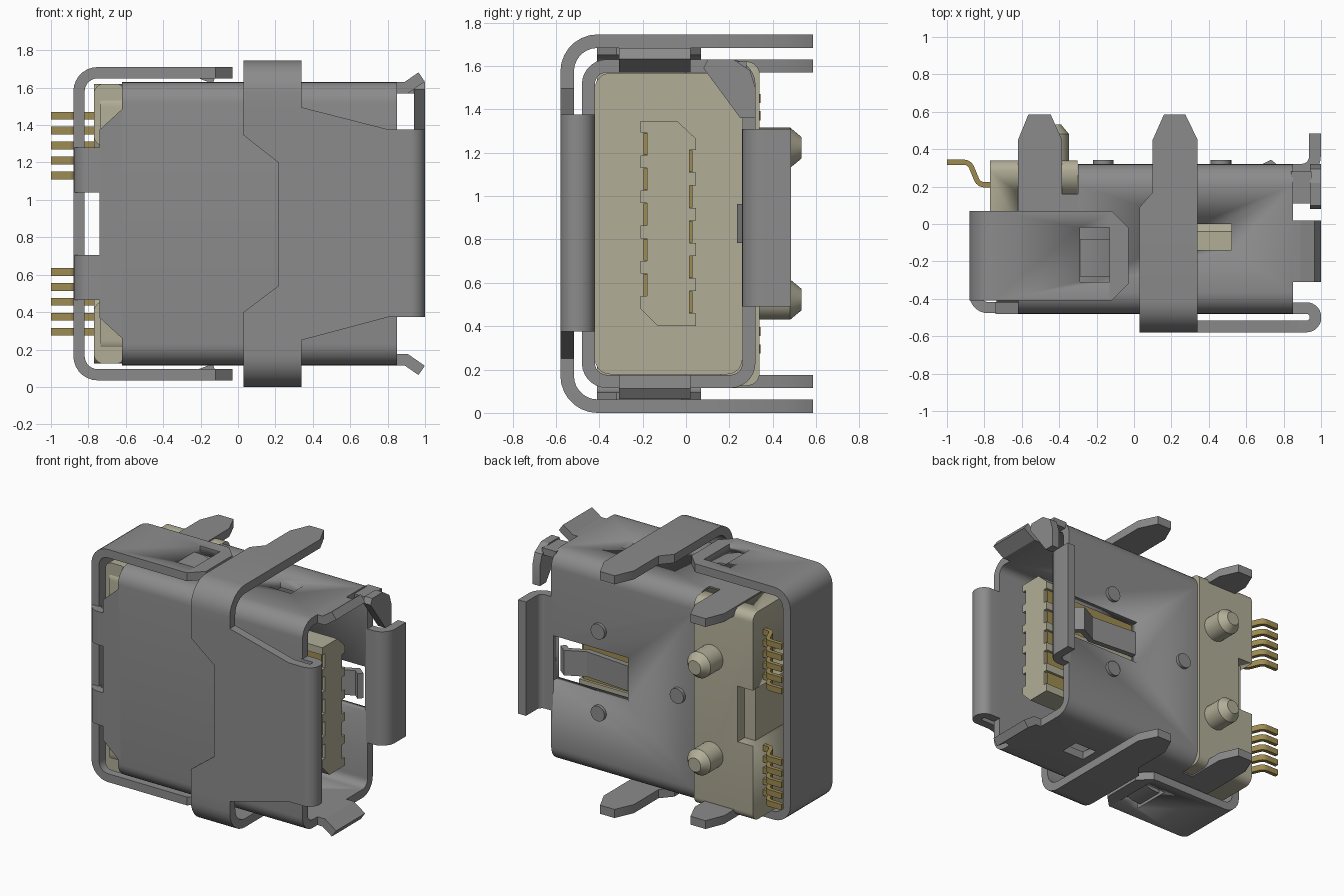
import bpy, bmesh, math
from mathutils import Vector

if "Cube" in bpy.data.objects:
    bpy.data.objects.remove(bpy.data.objects["Cube"])

H = 1.745            # total height; the part is mirrored about H / 2
MID = H / 2


def material(name, rgb):
    m = bpy.data.materials.new(name)
    m.use_nodes = True
    m.diffuse_color = (*rgb, 1)
    bsdf = m.node_tree.nodes["Principled BSDF"]
    bsdf.inputs["Base Color"].default_value = (*rgb, 1)
    return m


STEEL = material("steel grey", (0.26, 0.26, 0.26))
BEIGE = material("beige plastic", (0.44, 0.42, 0.31))
GOLD = material("gold contact", (0.34, 0.26, 0.085))


def place(axis, a, b, d):
    """Profile plane to space: x takes (y, z), y takes (x, z), z takes (x, y)."""
    return {"x": (d, a, b), "y": (a, d, b), "z": (a, b, d)}[axis]


def sweep(name, verts, faces, axis, lo, hi, mat):
    bm = bmesh.new()
    vs = [bm.verts.new(place(axis, a, b, lo)) for a, b in verts]
    fs = [bm.faces.new([vs[i] for i in f]) for f in faces]
    new = bmesh.ops.extrude_face_region(bm, geom=fs, use_keep_orig=True)["geom"]
    step = Vector(place(axis, 0, 0, hi - lo))
    bmesh.ops.translate(bm, vec=step, verts=[g for g in new if isinstance(g, bmesh.types.BMVert)])
    bmesh.ops.recalc_face_normals(bm, faces=bm.faces)
    me = bpy.data.meshes.new(name)
    bm.to_mesh(me)
    bm.free()
    me.materials.append(mat)
    ob = bpy.data.objects.new(name, me)
    bpy.context.collection.objects.link(ob)
    bpy.ops.object.select_all(action="DESELECT")
    ob.select_set(True)
    bpy.context.view_layer.objects.active = ob
    bpy.ops.object.shade_smooth_by_angle(angle=math.radians(30))
    return ob


def plate(name, pts, axis, lo, hi, mat=STEEL):
    return sweep(name, pts, [range(len(pts))], axis, lo, hi, mat)


def box(name, x, y, z, mat=STEEL):
    return plate(name, [(x[0], y[0]), (x[1], y[0]), (x[1], y[1]), (x[0], y[1])], "z", *z, mat)


def fillet(pts, r, closed=False, n=7):
    out = []
    for i, p in enumerate(pts):
        if not closed and i in (0, len(pts) - 1):
            out.append(Vector(p))
            continue
        p = Vector(p)
        u = (Vector(pts[i - 1]) - p).normalized()
        v = (Vector(pts[(i + 1) % len(pts)]) - p).normalized()
        half = u.angle(v) / 2
        c = p + (u + v).normalized() * (r / math.sin(half))
        s, e = p + u * r / math.tan(half) - c, p + v * r / math.tan(half) - c
        sweep_angle = math.pi - 2 * half
        for k in range(n + 1):
            t = k / n
            w = s * math.sin((1 - t) * sweep_angle) + e * math.sin(t * sweep_angle)
            out.append(c + w / math.sin(sweep_angle))
    return out


def strip(name, pts, r, t, axis, lo, hi, mat=STEEL, closed=False):
    """Bent sheet: a rounded centre line thickened by t."""
    path = fillet(pts, r, closed) if r else [Vector(p) for p in pts]
    n, left, right = len(path), [], []
    for i, p in enumerate(path):
        a = path[i - 1] if closed or i else None
        b = path[(i + 1) % n] if closed or i < n - 1 else None
        d1 = (p - a).normalized() if a is not None else (b - p).normalized()
        d2 = (b - p).normalized() if b is not None else d1
        m = Vector((-d1.y - d2.y, d1.x + d2.x)).normalized()
        m *= t / 2 / max(0.3, m.dot(Vector((-d1.y, d1.x))))
        left.append(tuple(p + m))
        right.append(tuple(p - m))
    quads = [(i, (i + 1) % n, n + (i + 1) % n, n + i) for i in range(n if closed else n - 1)]
    return sweep(name, left + right, quads, axis, lo, hi, mat)


def cut(ob, x, y, z):
    c = box("cutter", x, y, z)
    mod = ob.modifiers.new("cut", "BOOLEAN")
    mod.operation, mod.object, mod.solver = "DIFFERENCE", c, "EXACT"
    bpy.context.view_layer.objects.active = ob
    bpy.ops.object.modifier_apply(modifier=mod.name)
    bpy.data.objects.remove(c)


def flip(lo, hi, low):
    return (H - hi, H - lo) if low else (lo, hi)


# Inner shell: closed tube at the mouth, open at the back further in
shell = strip("shell_tube", [(-.45, .145), (.29, .145), (.29, 1.6), (-.45, 1.6)],
              .085, .06, "x", -.3, .85, closed=True)
cut(shell, (.34, .52), (-.14, 0), (-.1, 2))
cut(shell, (.24, .83), (.2, .4), (MID - .16, MID + .16))
strip("shell_channel", [(.16, 1.6), (-.45, 1.6), (-.45, .145), (.16, .145)],
      .085, .06, "x", -.62, -.3)
plate("front_wall_edge", [(-.6, .26), (-.62, .26), (-.74, .37), (-.74, 1.375), (-.62, 1.485), (-.6, 1.485)],
      "y", -.48, -.42)

# Mouth: rolled front lip, flared back lip, spring finger, dimples
strip("front_lip", [(.84, -.45), (.97, -.45), (.97, -.548), (.91, -.548)],
      .047, .062, "z", .375, 1.375)
strip("back_lip", [(.84, .29), (.967, .29), (.967, .485)], .07, .063, "z", .49, 1.31)
strip("back_spring_finger", [(.23, .285), (.6, .255), (.73, .32), (.78, .28)],
      0, .04, "z", MID - .09, MID + .09)
for x, z in ((.465, MID + .295), (.465, MID - .295), (-.165, MID)):
    circle = [(x + .055 * math.cos(k * math.pi / 12), z + .055 * math.sin(k * math.pi / 12))
              for k in range(24)]
    plate("dimple", circle, "y", .31, .343)
plate("mouth_corner_plate", [(.08, 1.59), (.1, 1.63), (.22, 1.63), (.295, 1.58), (.32, 1.5),
                             (.32, 1.36), (.25, 1.36)], "x", .94, 1)
box("mouth_corner_link", (.84, .95), (.11, .28), (1.57, 1.62))

# Outer front sheet
plate("outer_front_sheet", [(.03, .25), (.34, .25), (.81, .375), (.92, .375), (.92, 1.375),
                            (.81, 1.375), (.34, 1.495), (.03, 1.495), (.03, 1.345),
                            (.215, 1.2), (.215, .54), (.03, .4)], "y", -.579, -.517)

# Parts that repeat at top and bottom
for low, side in ((False, "top"), (True, "bottom")):
    def zed(pts):
        return [(a, H - b if low else b) for a, b in pts]

    strip(side + "_strap_bend", zed([(.06, 1.714), (-.548, 1.714), (-.548, 1.495)]),
          .14, .062, "x", .03, .34)
    plate(side + "_strap_leg", [(.03, .06), (.03, .09), (.1, .17), (.1, .45), (.16, .585),
                                (.275, .585), (.34, .45), (.34, .06)], "z", *flip(1.683, 1.745, low))
    plate(side + "_shell_leg", [(-.62, .15), (-.62, .45), (-.565, .585), (-.445, .585),
                                (-.385, .45), (-.385, .15)], "z", *flip(1.57, 1.63, low))
    strip(side + "_flared_tab", zed([(.84, 1.6), (.9, 1.6), (.982, 1.657)]), 0, .06, "y", -.31, .02)
    plate(side + "_band_end", [(-.13, -.41), (-.12, -.41), (-.03, -.32), (-.03, -.02),
                               (-.12, .07), (-.13, .07)], "z", *flip(1.65, 1.71, low))
    strip(side + "_latch_ramp", zed([(-.3, 1.675), (-.22, 1.67), (-.13, 1.635)]),
          0, .03, "y", -.28, -.08)
    # Front tab joining the shell to the rear band
    strip(side + "_front_tab", [(-.7, -.447), (-.85, -.447), (-.85, -.36)], .07, .06, "z",
          *flip(1.04, 1.28, low))

# Rear band wrapped round the closed end
band = strip("rear_band", [(-.12, 1.68), (-.85, 1.68), (-.85, .065), (-.12, .065)],
             .1, .06, "y", -.41, .07)
cut(band, (-.29, -.13), (-.31, -.02), (-.1, 2))

# Plastic housing
core = fillet([(-.42, .178), (.26, .178), (.26, H - .178), (-.42, H - .178)], .07, True)
plate("housing_core", [tuple(p) for p in core], "x", -.735, -.05, BEIGE)
pad = fillet([(-.1, .125), (.34, .125), (.34, H - .125), (-.1, H - .125)], .06, True)
rear = plate("housing_rear", [tuple(p) for p in pad], "x", -.77, -.302, BEIGE)
cut(rear, (-.8, -.65), (-.2, .5), (MID - .2, MID + .2))
cut(rear, (-.61, -.29), (-.2, .16), (-.1, .2))
cut(rear, (-.61, -.29), (-.2, .16), (H - .2, 2))
for low in (False, True):
    block = fillet([(-.77, 1.29), (-.6, 1.29), (-.6, 1.62), (-.77, 1.62)], .05, True)
    pts = [(p.x, H - p.y if low else p.y) for p in block]
    plate("housing_corner", pts, "y", -.41, .0, BEIGE)

# Locating pegs with tapered tips
for z in (MID + .35, MID - .35):
    bpy.ops.mesh.primitive_cylinder_add(vertices=32, radius=.093, depth=.2,
                                        location=(-.44, .38, z), rotation=(math.pi / 2, 0, 0))
    peg = bpy.context.object
    bpy.ops.mesh.primitive_cone_add(vertices=32, radius1=.093, radius2=.05, depth=.052,
                                    location=(-.44, .506, z), rotation=(-math.pi / 2, 0, 0))
    tip = bpy.context.object
    for ob, name in ((peg, "locating_peg"), (tip, "locating_peg_tip")):
        ob.name = name
        ob.data.materials.append(BEIGE)
        bpy.ops.object.select_all(action="DESELECT")
        ob.select_set(True)
        bpy.context.view_layer.objects.active = ob
        bpy.ops.object.shade_smooth_by_angle(angle=math.radians(30))

# Plug tongue with a row of contact notches on both long sides
left_z = [1.24 - .1625 * k for k in range(5)]
right_z = [1.16 - .1625 * k for k in range(5)]
outline = [(-.21, 1.345), (-.04, 1.345), (.045, 1.265)]
for z in right_z:
    outline += [(.045, z + .052), (.015, z + .052), (.015, z - .052), (.045, z - .052)]
outline += [(.045, .4), (-.13, .4), (-.21, .48)]
for z in reversed(left_z):
    outline += [(-.21, z - .052), (-.18, z - .052), (-.18, z + .052), (-.21, z + .052)]
plate("tongue", outline, "x", -.06, .82, BEIGE)
for zs, y in ((left_z, -.195), (right_z, .015)):
    for z in zs:
        box("tongue_contact", (-.06, .8), (y, y + .015), (z - .05, z + .05), GOLD)

# Solder tails, five above and five below the middle
for start in (1.13, .295):
    for k in range(5):
        z = start + .08 * k
        strip("solder_tail", [(-1, .33), (-.88, .33), (-.83, .21), (-.7, .21)],
              .045, .028, "z", z - .021, z + .021, GOLD)
